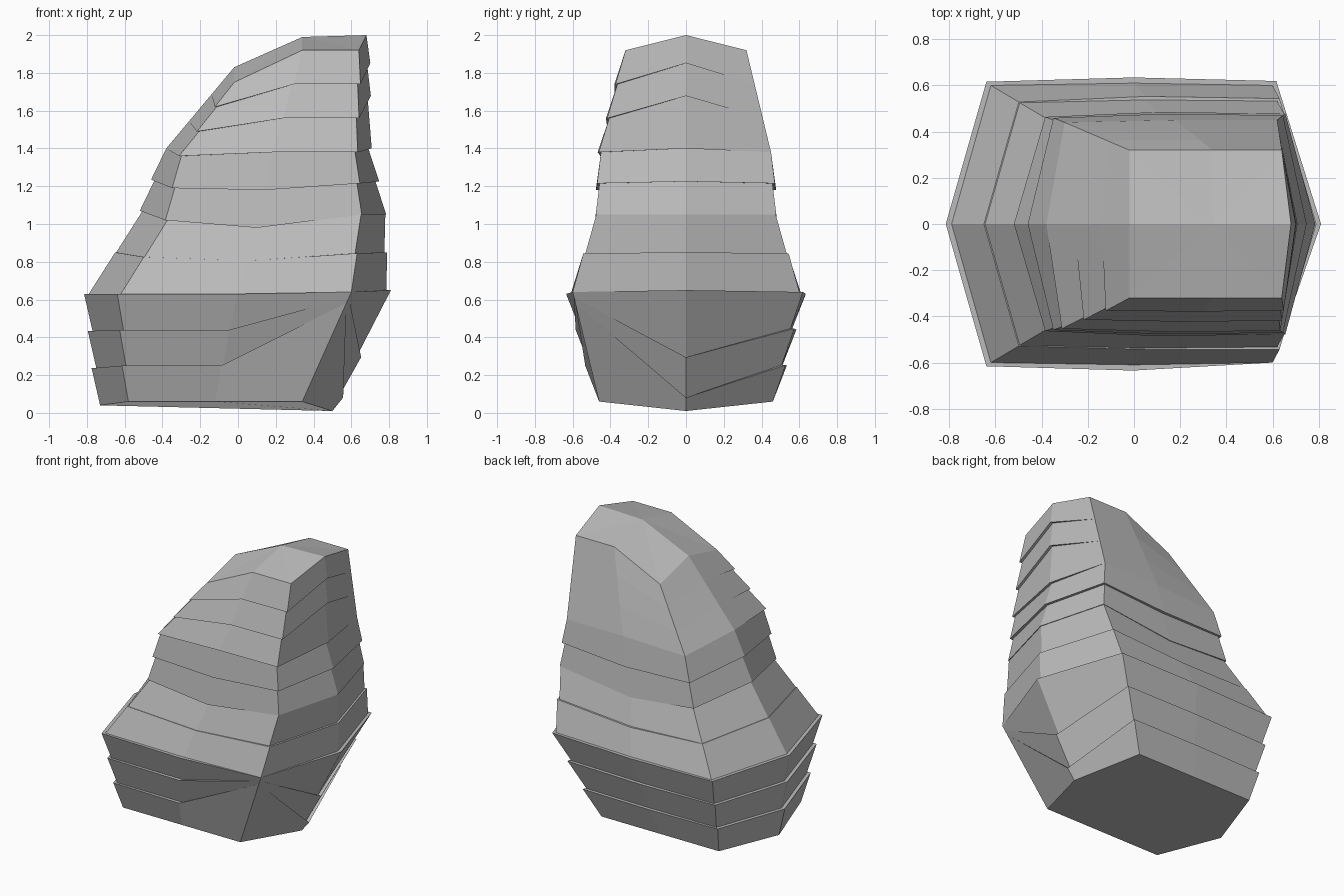
import bpy, bmesh
from mathutils import Vector

cube = bpy.data.objects.get("Cube")
if cube:
    bpy.data.objects.remove(cube, do_unlink=True)

stone = bpy.data.materials.new("grey_stone")
stone.use_nodes = True
colour = (0.5, 0.5, 0.5, 1)
stone.diffuse_color = colour
stone.node_tree.nodes["Principled BSDF"].inputs["Base Color"].default_value = colour

# Edge columns of one half, each through base, rim, waist, shoulder and crown
right_edge = [(-.73, 0, .04), (-.79, 0, .63), (-.5, 0, 1.07), (-.38, 0, 1.4), (-.02, 0, 1.83)]
right_corner = [(-.58, .46, .06), (-.62, .6, .63), (-.37, .45, 1.02), (-.3, .44, 1.36), (-.02, .32, 1.75)]
middle = [(-.12, .46, .06), (0, .61, .63), (.1, .465, .98), (.18, .45, 1.38), (.34, .32, 1.92)]
left_corner = [(.34, .46, .06), (.6, .6, .64), (.64, .465, 1.05), (.62, .45, 1.38), (.64, .32, 1.92)]
left_edge = [(.5, 0, .01), (.785, 0, .65), (.765, 0, 1.05), (.69, 0, 1.4), (.68, 0, 2)]


def front(column):
    return [(x, -y, z) for x, y, z in column]


columns = [right_edge, front(right_corner), front(middle), front(left_corner),
           left_edge, left_corner, middle, right_corner]
RIGHT, FRONT_LEFT, LEFT, BACK = 0, 3, 4, (5, 6, 7)

# Layers per band, and how far each layer's lip stands out
LAYERS = [3, 2, 2, 3]
LIP = [.025, .015, .02, .018]


def layer_height(band, col, t):
    """Tilt the layers so that they run together at some corners."""
    if band == 0 and col == FRONT_LEFT:
        return .85 + .15 * t
    if band == 0 and col == LEFT:
        return t * t
    if band == 3 and col == LEFT:
        return t ** .7
    return t


def lip_size(band, col):
    if band == 0 and col == FRONT_LEFT:
        return 0
    if band == 1 and col in (RIGHT, 1, 2, 7):
        return .005
    if band == 3 and (col in BACK or col == RIGHT):
        return 0
    return LIP[band]


def ring_point(band, col, t, out):
    low, high = (Vector(columns[col][band + i]) for i in (0, 1))
    point = low.lerp(high, layer_height(band, col, t) if 0 < t < 1 else t)
    away = Vector((point.x - .1, point.y, 0)).normalized()
    return point + away * out * lip_size(band, col)


# Lower layers flare upwards, upper layers flare downwards
rings = []
for band, count in enumerate(LAYERS):
    for i in range(count):
        flare = (0, 1) if band < 2 else (1, 0)
        for end in (0, 1):
            rings.append([ring_point(band, c, (i + end) / count, flare[end])
                          for c in range(len(columns))])

bm = bmesh.new()
loops = [[bm.verts.new(p) for p in ring] for ring in rings]
n = len(columns)
for a, b in zip(loops, loops[1:]):
    for i in range(n):
        j = (i + 1) % n
        bm.faces.new((a[i], a[j], b[j], b[i]))

# Flat underside and ridged top
bm.faces.new(reversed(loops[0]))
top = loops[-1]
peak = bm.verts.new((.34, 0, 1.99))
for i in range(0, n, 2):
    bm.faces.new((top[i], top[i + 1], peak))
    bm.faces.new((top[i + 1], top[(i + 2) % n], peak))

bmesh.ops.remove_doubles(bm, verts=bm.verts, dist=.0005)
bmesh.ops.recalc_face_normals(bm, faces=bm.faces)
mesh = bpy.data.meshes.new("layered_rock")
bm.to_mesh(mesh)
bm.free()
mesh.materials.append(stone)
rock = bpy.data.objects.new("layered_rock", mesh)
bpy.context.collection.objects.link(rock)
